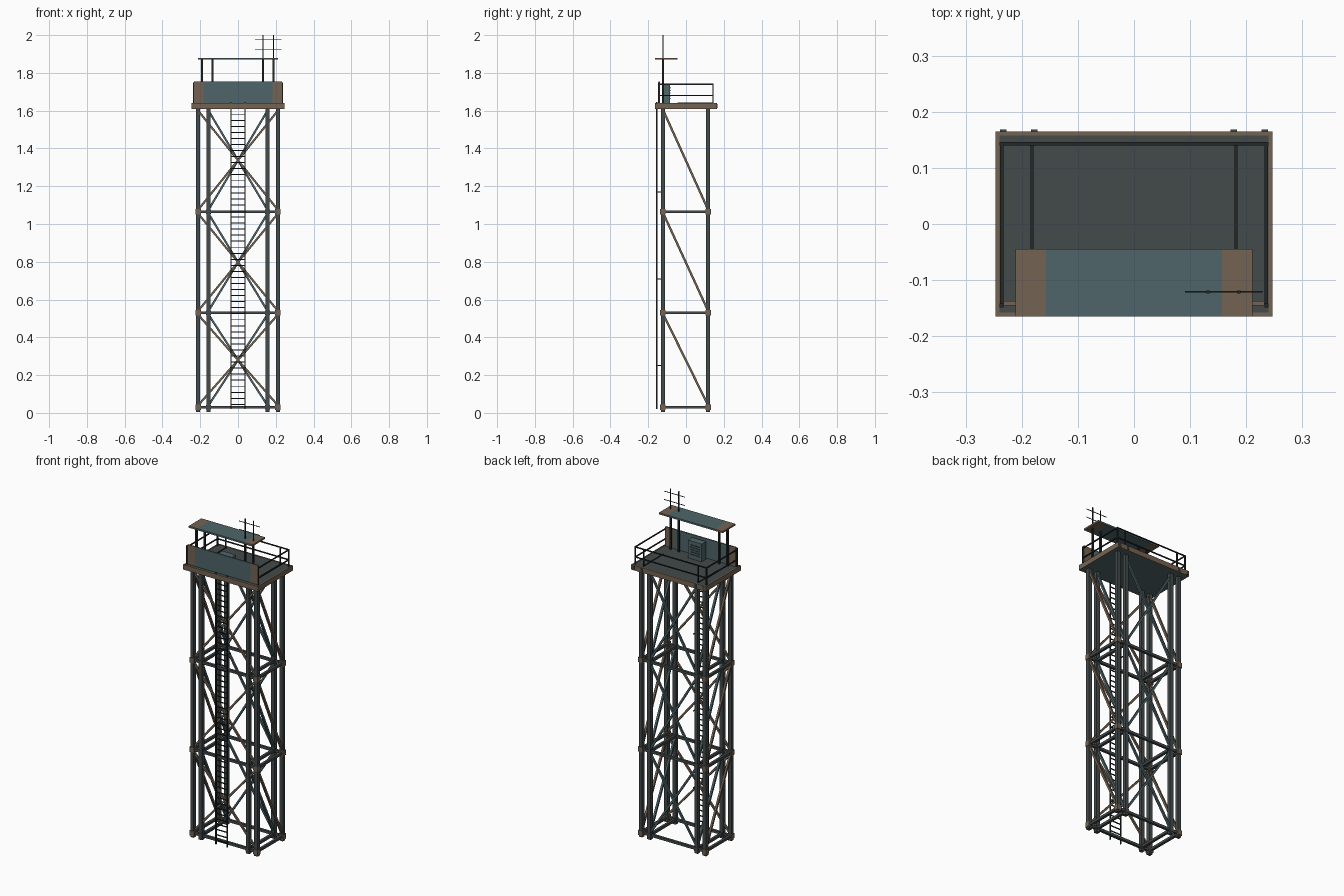
import bpy, bmesh
from mathutils import Vector, Matrix

if "Cube" in bpy.data.objects:
    bpy.data.objects.remove(bpy.data.objects["Cube"])

def mat(name, c):
    m = bpy.data.materials.new(name)
    m.diffuse_color = (*c, 1)
    m.use_nodes = True
    m.node_tree.nodes["Principled BSDF"].inputs["Base Color"].default_value = m.diffuse_color
    return m

TEAL = mat("faded_teal", (0.078, 0.130, 0.142))
BROWN = mat("rust_brown", (0.175, 0.125, 0.086))
GREY = mat("dark_steel", (0.056, 0.067, 0.068))
BLACK = mat("blackened_iron", (0.018, 0.021, 0.022))

def make(name, m, boxes=(), bars=()):
    """boxes: (centre, size); bars: (start, end, thickness)"""
    bm = bmesh.new()
    for c, s in boxes:
        bmesh.ops.create_cube(bm, size=1,
                              matrix=Matrix.Translation(c) @ Matrix.Diagonal((*s, 1)))
    for a, b, t in bars:
        a, b = Vector(a), Vector(b)
        d = b - a
        z = d.normalized()
        ref = Vector((0, 1, 0)) if abs(z.y) < 0.9 else Vector((1, 0, 0))
        x = ref.cross(z).normalized()
        rot = Matrix((x, z.cross(x), z)).transposed().to_4x4()
        bmesh.ops.create_cube(bm, size=1, matrix=Matrix.Translation((a + b) / 2) @ rot
                              @ Matrix.Diagonal((t, t, d.length, 1)))
    me = bpy.data.meshes.new(name)
    bm.to_mesh(me)
    bm.free()
    me.materials.append(m)
    ob = bpy.data.objects.new(name, me)
    bpy.context.collection.objects.link(ob)
    return ob

OUT, INN = 0.211, 0.156          # leg columns across the width
FRONT, BACK = -0.122, 0.117      # leg rows
LEVELS = [0.03, 0.53, 1.065, 1.61]
XS = (-OUT, -INN, INN, OUT)

# paired legs at each corner
make("legs", GREY, [((x, y, 0.81), (0.022, 0.022, 1.61)) for x in XS for y in (FRONT, BACK)])

# joint blocks on the outer legs
make("leg_joints", BROWN, [((x, y, z), (0.029, 0.029, 0.03))
     for x in (-OUT, OUT) for y in (FRONT, BACK) for z in LEVELS[:3]])
make("inner_leg_joints", GREY, [((x, y, z), (0.025, 0.025, 0.025))
     for x in (-INN, INN) for y in (FRONT, BACK) for z in LEVELS[:3]])

# horizontal frames
hor = []
for z in LEVELS[:3]:
    hor += [((-OUT, y, z), (OUT, y, z), 0.015) for y in (FRONT, BACK)]
    hor += [((x, FRONT, z), (x, BACK, z), 0.015) for x in XS]
make("horizontal_beams", GREY, bars=hor)

# crossed and single diagonal braces in each bay
cross_front, cross_back, side_outer, side_inner = [], [], [], []
for lo, hi in zip(LEVELS, LEVELS[1:]):
    for s in (-1, 1):
        cross_front.append(((s * OUT, FRONT, hi - .01), (-s * OUT, FRONT, lo + .01), 0.011))
        cross_back.append(((s * INN, BACK, hi - .01), (-s * INN, BACK, lo + .01), 0.011))
        side_outer.append(((s * OUT, FRONT, hi - .005), (s * OUT, BACK, lo + .01), 0.012))
        side_inner.append(((s * INN, FRONT, hi - .005), (s * INN, BACK, lo + .01), 0.012))
make("front_cross_braces", BROWN, bars=cross_front)
make("back_cross_braces", TEAL, bars=cross_back)
make("outer_side_braces", BROWN, bars=side_outer)
make("inner_side_braces", TEAL, bars=side_inner)

# ladder with rungs and brackets
LY = -0.155
lad = [((s * 0.037, LY, 0.02), (s * 0.037, LY, 1.645), 0.006) for s in (-1, 1)]
lad += [((-0.037, LY, 0.045 + i * 0.032), (0.037, LY, 0.045 + i * 0.032), 0.005)
        for i in range(49)]
lad += [((s * 0.037, LY, z), (s * 0.037, FRONT, z), 0.005)
        for s in (-1, 1) for z in (0.25, 0.71, 1.17)]
make("ladder", BLACK, bars=lad)

# deck: rim, floor and underside
make("deck_rim", BROWN,
     [((s * 0.2435, 0, 1.625), (0.007, 0.33, 0.03)) for s in (-1, 1)] +
     [((0, s * 0.1615, 1.625), (0.48, 0.007, 0.03)) for s in (-1, 1)])
make("deck_floor", GREY, [((0, 0, 1.63), (0.48, 0.316, 0.016))])
make("deck_underside", TEAL, [((0, 0, 1.616), (0.48, 0.316, 0.012))])
make("deck_strips", BLACK, [((s * 0.182, 0.05, 1.639), (0.005, 0.19, 0.006)) for s in (-1, 1)])
make("rim_brackets", GREY, [((x, 0.165, 1.625), (0.012, 0.006, 0.02))
                            for x in (-0.233, -0.178, 0.178, 0.233)])

# front parapet with rusted ends
make("parapet", TEAL, [((0, -0.141, 1.697), (0.366, 0.008, 0.116))])
make("parapet_ends", BROWN, [((s * 0.208, -0.141, 1.697), (0.05, 0.008, 0.116)) for s in (-1, 1)])

# railing around the sides and back
RX, RY = 0.236, 0.143
rail = []
for z in (1.68, 1.74):
    rail += [((s * RX, -0.145, z), (s * RX, RY, z), 0.006) for s in (-1, 1)]
    rail.append(((-RX, RY, z), (RX, RY, z), 0.006))
for s in (-1, 1):
    rail += [((s * RX, RY, 1.63), (s * RX, RY, 1.743), 0.007),
             ((s * RX, -0.145, 1.63), (s * RX, -0.145, 1.75), 0.007),
             ((s * 0.18, RY, 1.63), (s * 0.18, RY, 1.743), 0.006)]
make("railing", BLACK, bars=rail)

# equipment cabinet with vent slats on its back
make("cabinet", TEAL, [((0, -0.105, 1.692), (0.09, 0.042, 0.106))])
make("cabinet_vents", GREY, [((0, -0.083, 1.665 + i * 0.014), (0.06, 0.004, 0.006))
                             for i in range(5)])

# canopy roof and posts
make("canopy", TEAL, [((0, -0.105, 1.875), (0.314, 0.12, 0.01))])
make("canopy_ends", BROWN, [((s * 0.184, -0.105, 1.875), (0.054, 0.12, 0.01)) for s in (-1, 1)])
make("canopy_posts", BLACK, bars=[((x, -0.121, 1.63), (x, -0.121, 1.872), 0.01)
                                  for x in (-0.19, -0.135, 0.132, 0.187)])

# antenna masts and crossbars
make("antenna", BLACK,
     bars=[((x, -0.121, 1.87), (x, -0.121, 2.0), 0.005) for x in (0.132, 0.187)] +
          [((0.091, -0.121, z), (0.229, -0.121, z), 0.003) for z in (1.925, 1.975)])
